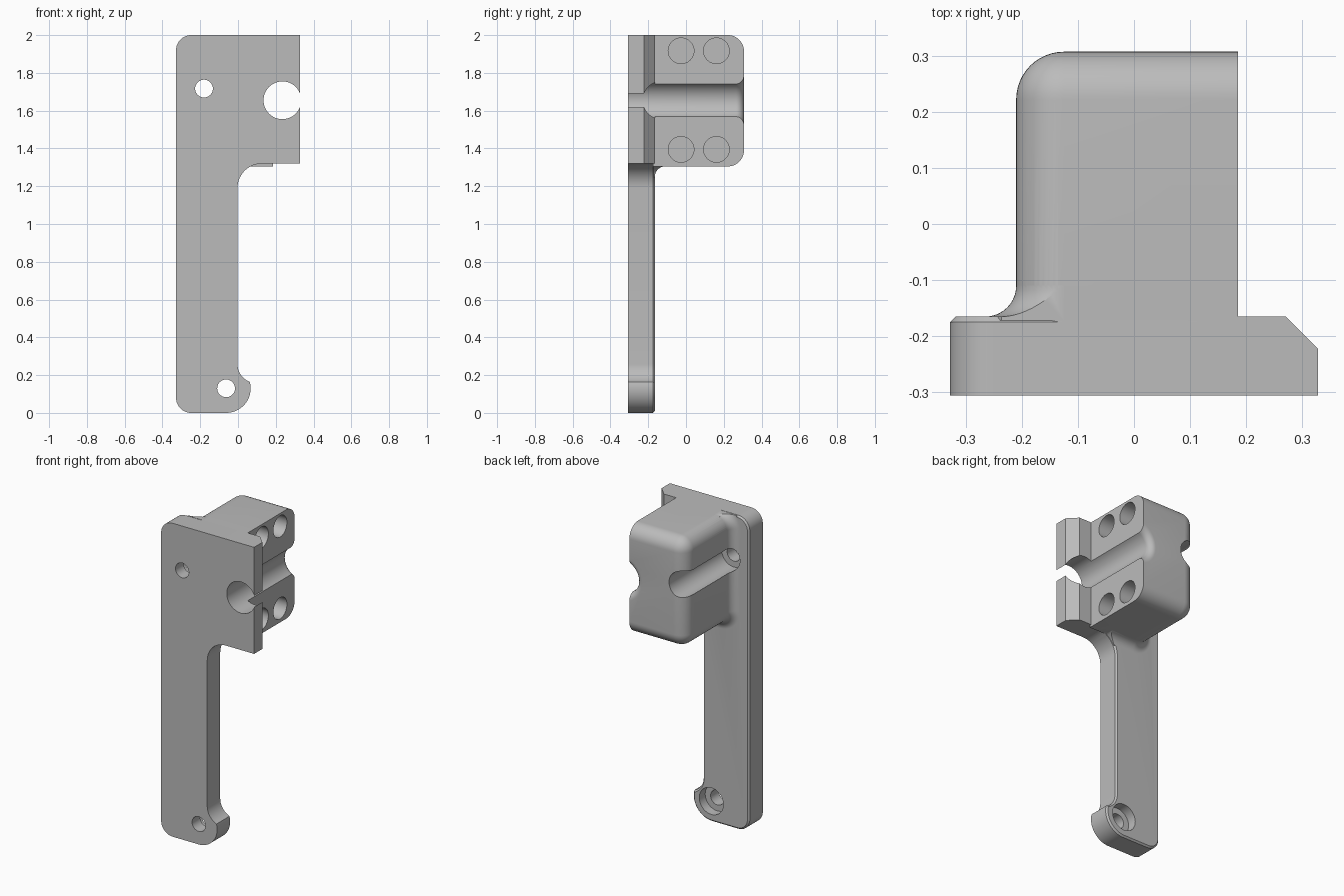
import bpy, bmesh
from math import sin, cos, pi, radians

cube = bpy.data.objects.get("Cube")
if cube:
    bpy.data.objects.remove(cube, do_unlink=True)

FRONT, BACK, FACE = -0.306, 0.307, -0.165   # plate front, block back, plate back face
TOP, LOW, SIDE = 2.0, 1.305, 0.185          # block top, block bottom, block clamp face


def arc(cx, cz, r, a0, a1, n=14):
    angles = [radians(a0 + (a1 - a0) * i / n) for i in range(n + 1)]
    return [(cx + r * cos(a), cz + r * sin(a)) for a in angles]


def circle(cx, cz, r, n=48):
    return arc(cx, cz, r, 0, 360, n)[:-1]


def finish(name, bm):
    bmesh.ops.recalc_face_normals(bm, faces=bm.faces[:])
    mesh = bpy.data.meshes.new(name)
    bm.to_mesh(mesh)
    bm.free()
    ob = bpy.data.objects.new(name, mesh)
    bpy.context.collection.objects.link(ob)
    return ob


def loft(name, rings, chamfer=0, axis="y"):
    """Skin (depth, outline) rings into a capped solid along an axis."""
    place = {"x": lambda d, u, v: (d, u, v), "y": lambda d, u, v: (u, d, v),
             "z": lambda d, u, v: (u, v, d)}[axis]
    bm = bmesh.new()
    loops = [[bm.verts.new(place(d, u, v)) for u, v in o] for d, o in rings]
    for a, b in zip(loops, loops[1:]):
        for i in range(len(a)):
            j = (i + 1) % len(a)
            bm.faces.new((a[i], a[j], b[j], b[i]))
    bm.faces.new(loops[0])
    cap = bm.faces.new(loops[-1])
    if chamfer:
        bmesh.ops.recalc_face_normals(bm, faces=bm.faces[:])
        bmesh.ops.bevel(bm, geom=list(cap.edges), offset=chamfer,
                        segments=1, affect="EDGES")
    return finish(name, bm)


def combine(target, other, operation):
    mod = target.modifiers.new(operation.title(), "BOOLEAN")
    mod.operation, mod.solver, mod.object = operation, "EXACT", other
    bpy.ops.object.select_all(action="DESELECT")
    bpy.context.view_layer.objects.active = target
    target.select_set(True)
    bpy.ops.object.modifier_apply(modifier=mod.name)
    bpy.data.objects.remove(other, do_unlink=True)


def plate_outline(right):
    return (arc(-0.248, 0.08, 0.08, 180, 270) + arc(-0.063, 0.13, 0.13, -90, 15, 20)
            + arc(0.1, 0.26, 0.103, 248, 180) + arc(0.127, 1.19, 0.13, 180, 90)
            + [(right, 1.32), (right, TOP)] + arc(-0.248, 1.92, 0.08, 90, 180))


# Long mounting plate with chamfered back rim
bracket = loft("bracket", [(FRONT, plate_outline(0.16)), (FACE, plate_outline(0.16))], 0.01)

# Clamp jaw with one chamfered corner
jaw_outline = [(0.127, FRONT), (0.328, FRONT), (0.328, -0.222), (0.271, FACE), (0.127, FACE)]
combine(bracket, loft("jaw", [(1.32, jaw_outline), (TOP, jaw_outline)], axis="z"), "UNION")

# Block, rounded on its outer side and back
x0, y0 = -0.21, -0.175
bm = bmesh.new()
bmesh.ops.create_cube(bm, size=1)
for v in bm.verts:
    v.co = (SIDE if v.co.x > 0 else x0, BACK if v.co.y > 0 else y0,
            TOP if v.co.z > 0 else LOW)


def is_rounded(e):
    a, b = e.verts[0].co, e.verts[1].co
    on_side = max(a.x, b.x) < 0
    on_back = min(a.y, b.y) > 0
    in_plate = max(a.y, b.y) < 0
    on_clamp_face = min(a.x, b.x) > 0
    return (on_side or on_back) and not in_plate and not on_clamp_face


bmesh.ops.bevel(bm, geom=[e for e in bm.edges if is_rounded(e)], offset=0.085,
                segments=12, profile=0.5, affect="EDGES")
combine(bracket, finish("block", bm), "UNION")


# Fillet where the block meets the plate, trimmed to the plate outline
def skirt(d):
    r = 0.085 + d
    return ([(SIDE, LOW - d), (SIDE, TOP + d)] + arc(-0.125, 1.915, r, 90, 180)
            + arc(-0.125, 1.39, r, 180, 270))


R = 0.055
rings = [(-0.172, skirt(R))]
for i in range(11):
    t = i / 10 * pi / 2
    rings.append((FACE + R - R * cos(t), skirt(R - R * sin(t))))
rings.append((FACE + R + 0.004, skirt(-0.004)))
fillet = loft("fillet", rings)
combine(fillet, loft("trim", [(-0.3, plate_outline(0.3)), (0, plate_outline(0.3))]), "INTERSECT")
combine(bracket, fillet, "UNION")

# Rod bore with a flared back mouth
bore = [(-0.5, circle(0.235, 1.655, 0.1))]
for i in range(9):
    t = i / 8 * pi / 2
    bore.append((BACK - 0.042 + 0.042 * sin(t), circle(0.235, 1.655, 0.1 + 0.042 * (1 - cos(t)))))
bore.append((0.5, bore[-1][1]))
combine(bracket, loft("bore", bore), "DIFFERENCE")

# Screw holes with counterbores; the upper one grooves the block
for x, z in ((-0.18, 1.717), (-0.063, 0.13)):
    for start, r in ((-0.5, 0.047), (-0.225, 0.085)):
        ring = circle(x, z, r)
        combine(bracket, loft("screw_hole", [(start, ring), (0.5, ring)]), "DIFFERENCE")

# Four clamp holes in the block's flat side
for y in (-0.026, 0.161):
    for z in (1.395, 1.917):
        ring = circle(y, z, 0.068)
        combine(bracket, loft("clamp_hole", [(-0.06, ring), (0.5, ring)], axis="x"), "DIFFERENCE")

# Grey finish and smooth rounds with crisp edges
grey = bpy.data.materials.new("grey")
grey.use_nodes = True
color = (0.5, 0.5, 0.5, 1)
grey.diffuse_color = color
grey.node_tree.nodes["Principled BSDF"].inputs["Base Color"].default_value = color
bracket.data.materials.clear()
bracket.data.materials.append(grey)
for p in bracket.data.polygons:
    p.material_index = 0
bpy.ops.object.select_all(action="DESELECT")
bracket.select_set(True)
bpy.context.view_layer.objects.active = bracket
bpy.ops.object.shade_smooth_by_angle(angle=radians(30))
